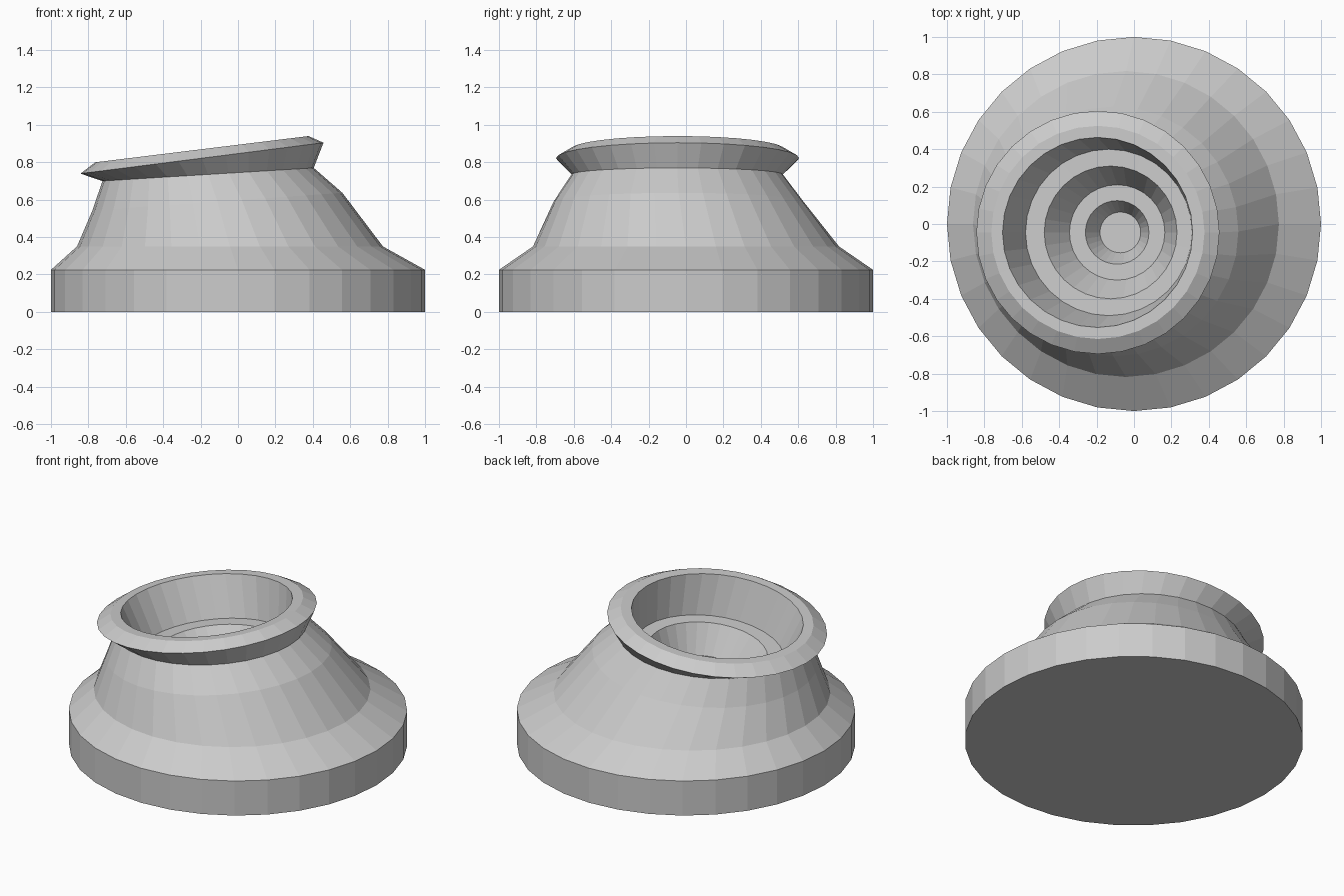
import bpy, bmesh, math

if "Cube" in bpy.data.objects:
    bpy.data.objects.remove(bpy.data.objects["Cube"])

SEGMENTS = 32

# Each ring: centre x, centre y, radius, centre height, slope along x
RINGS = [
    # base and tapering body
    (0.0, 0.0, 1.0, 0.0, 0.0),
    (0.0, 0.0, 1.0, 0.225, 0.0),
    (-0.043, 0.0, 0.818, 0.35, 0.0),
    (-0.11, -0.04, 0.668, 0.59, 0.07),
    (-0.16, -0.047, 0.565, 0.735, 0.062),
    # flared, tilted lip
    (-0.193, -0.045, 0.65, 0.822, 0.127),
    (-0.193, -0.045, 0.57, 0.87, 0.123),
    (-0.195, -0.045, 0.508, 0.869, 0.123),
    # stepped bowl
    (-0.135, -0.045, 0.445, 0.62, 0.12),
    (-0.125, -0.045, 0.355, 0.62, 0.12),
    (-0.09, -0.045, 0.255, 0.45, 0.1),
    (-0.09, -0.045, 0.17, 0.45, 0.1),
    (-0.073, -0.045, 0.109, 0.33, 0.08),
]


def make_ring(bm, cx, cy, r, z, slope):
    ring = []
    for i in range(SEGMENTS):
        a = math.tau * i / SEGMENTS
        dx, dy = r * math.cos(a), r * math.sin(a)
        ring.append(bm.verts.new((cx + dx, cy + dy, z + slope * dx)))
    return ring


# Loft the rings into one closed pedestal
bm = bmesh.new()
loops = [make_ring(bm, *ring) for ring in RINGS]
for low, high in zip(loops, loops[1:]):
    for i in range(SEGMENTS):
        j = (i + 1) % SEGMENTS
        bm.faces.new((low[i], low[j], high[j], high[i]))
bm.faces.new(loops[0][::-1])
bm.faces.new(loops[-1])
bmesh.ops.recalc_face_normals(bm, faces=bm.faces)

mesh = bpy.data.meshes.new("tilted_stepped_bowl")
bm.to_mesh(mesh)
bm.free()
bowl = bpy.data.objects.new("tilted_stepped_bowl", mesh)
bpy.context.collection.objects.link(bowl)
